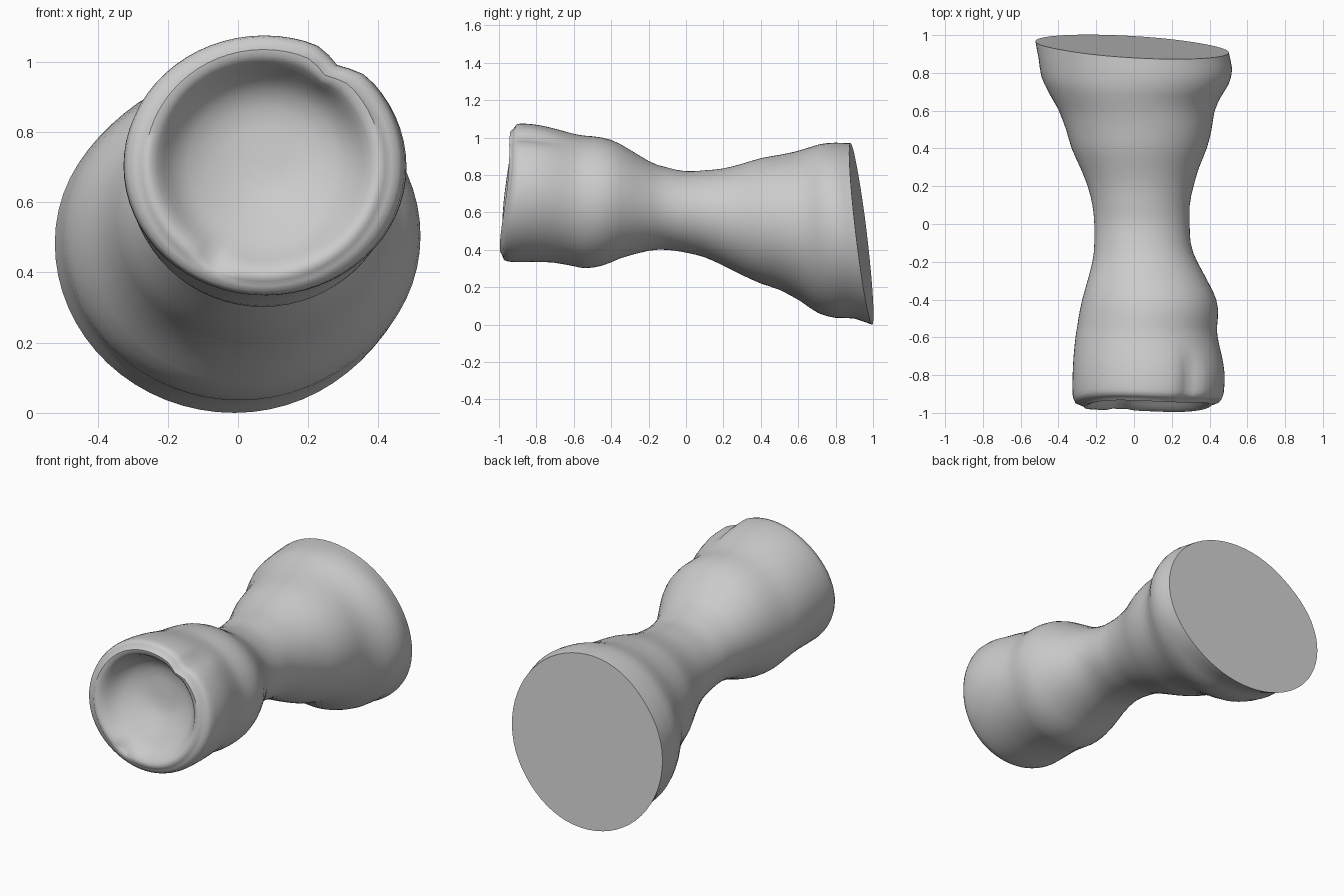
import bpy, bmesh
from math import sin, cos, pi, exp, radians

if "Cube" in bpy.data.objects:
    bpy.data.objects.remove(bpy.data.objects["Cube"])

N = 64  # points around each ring

# Outer profile: y, x min, x max, z min, z max
ROWS = [
    (-0.955, -.275, .42, .375, 1.045), (-0.94, -.312, .458, .345, 1.07),
    (-0.90, -.325, .475, .335, 1.075), (-0.80, -.325, .48, .335, 1.065),
    (-0.70, -.32, .465, .332, 1.045), (-0.60, -.31, .443, .313, 1.02),
    (-0.54, -.30, .44, .302, 1.01), (-0.45, -.285, .445, .315, 1.0),
    (-0.35, -.26, .415, .355, .965), (-0.20, -.22, .335, .395, .875),
    (-0.10, -.21, .30, .40, .84), (0, -.21, .295, .385, .82),
    (0.10, -.22, .295, .36, .825), (0.20, -.245, .315, .315, .835),
    (0.30, -.285, .345, .265, .86), (0.40, -.33, .385, .22, .89),
    (0.50, -.36, .41, .185, .907), (0.60, -.40, .425, .125, .925),
    (0.68, -.45, .455, .062, .945), (0.76, -.49, .50, .036, .965),
    (0.85, -.505, .52, .033, .973), (0.937, -.522, .502, 0, .97)]

# Hollow at the narrow end: scale of the rim ring, depth behind the rim
CUP = [(.97, -.01), (.92, -.007), (.87, .006), (.82, .03), (.77, .055),
       (.71, .08), (.62, .105), (.48, .13), (.32, .15), (.16, .158)]


def catmull(a, b, c, d, t):
    return b + .5 * t * (c - a + t * (2*a - 5*b + 4*c - d + t * (3*(b - c) + d - a)))


def ramp(t):
    t = max(0, min(1, t))
    return t * t * (3 - 2 * t)


def bump(angle, centre, width):
    d = (angle - radians(centre) + pi) % (2 * pi) - pi
    return exp(-(d / width) ** 2)


def ring(bm, row, scale=1, depth=-.02):
    y0, x0, x1, z0, z1 = row
    cx, cz = (x0 + x1) / 2, (z0 + z1) / 2
    front, back = ramp((-.55 - y0) / .4), ramp((y0 - .4) / .54)
    inside = depth > -.02
    verts = []
    for i in range(N):
        a = 2 * pi * i / N
        # groove along the upper right, fading inside the hollow
        groove = .07 * ramp((-.62 - y0) / .2) * bump(a, 56, .12)
        s = scale * (1 - groove * (ramp((scale - .7) / .3) if inside else 1))
        # wide end is a little flattened at the upper left
        s *= 1 - back * (.025 * bump(a, 135, .4) + .012 * bump(a, 315, .4))
        x = cx + s * (x1 - x0) / 2 * cos(a)
        z = cz + s * (z1 - z0) / 2 * sin(a)
        y = y0 + front * .1 * (z - .7)
        y -= back * (.119 * (z - .485) + .058 * x)
        if inside:
            # wall is steeper at the top, gentler at the bottom
            y += depth * (1 + .25 * sin(a) * ramp((scale - .15) / .5))
            # small notch in the lower lip
            y += .03 * bump(a, -116, .13) * bump(scale, 52, .1)
        if front > 0:
            y += .006 * front * sin(3 * a + 1) * ramp((scale - .5) / .5)
        verts.append(bm.verts.new((x, y, z)))
    return verts


def bridge(bm, a, b):
    for i in range(N):
        j = (i + 1) % N
        bm.faces.new((a[i], a[j], b[j], b[i]))


bm = bmesh.new()

# Hollow, from its floor out to the rim
rings = [ring(bm, ROWS[0], s, d) for s, d in reversed(CUP)]
bm.faces.new(rings[0])

# Waisted outer wall, two smooth steps per profile row
for k in range(len(ROWS) - 1):
    quad = [ROWS[max(k - 1, 0)], ROWS[k], ROWS[k + 1], ROWS[min(k + 2, len(ROWS) - 1)]]
    for t in (0, .5):
        row = [catmull(*v, t) for v in zip(*quad)]
        row[0] = ROWS[k][0] * (1 - t) + ROWS[k + 1][0] * t
        rings.append(ring(bm, row))
rings.append(ring(bm, ROWS[-1]))
for a, b in zip(rings, rings[1:]):
    bridge(bm, a, b)

# Flat slanted cap at the wide end
bm.faces.new(rings[-1])
bmesh.ops.recalc_face_normals(bm, faces=bm.faces)

mesh = bpy.data.meshes.new("waisted_body")
bm.to_mesh(mesh)
bm.free()
body = bpy.data.objects.new("waisted_body", mesh)
bpy.context.collection.objects.link(body)
bpy.context.view_layer.objects.active = body
body.select_set(True)
bpy.ops.object.shade_smooth_by_angle(angle=radians(55))
